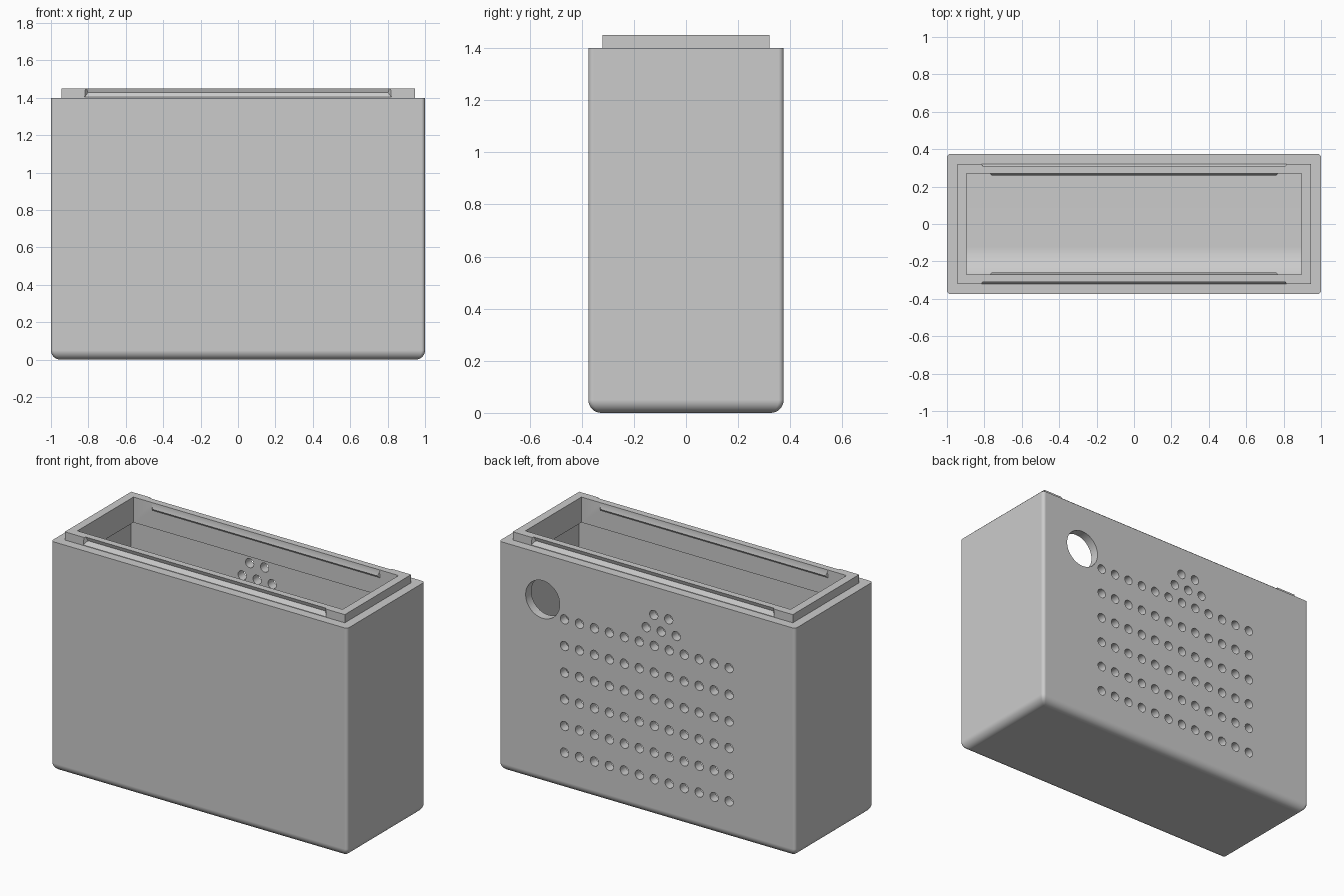
import bpy, bmesh, math
from mathutils import Matrix

if "Cube" in bpy.data.objects:
    bpy.data.objects.remove(bpy.data.objects["Cube"], do_unlink=True)

grey = bpy.data.materials.new("plain_grey")
grey.use_nodes = True
grey.diffuse_color = (0.6, 0.6, 0.6, 1)
grey.node_tree.nodes["Principled BSDF"].inputs["Base Color"].default_value = grey.diffuse_color


def make_object(name, bm):
    bmesh.ops.recalc_face_normals(bm, faces=bm.faces)
    mesh = bpy.data.meshes.new(name)
    bm.to_mesh(mesh)
    bm.free()
    mesh.materials.append(grey)
    obj = bpy.data.objects.new(name, mesh)
    bpy.context.collection.objects.link(obj)
    return obj


def loft(name, rings):
    """Skin a closed solid through rings of equal vertex count."""
    bm = bmesh.new()
    loops = [[bm.verts.new(p) for p in ring] for ring in rings]
    bm.faces.new(loops[0])
    bm.faces.new(loops[-1])
    for low, high in zip(loops, loops[1:]):
        for i in range(len(low)):
            j = (i + 1) % len(low)
            bm.faces.new((low[i], low[j], high[j], high[i]))
    return make_object(name, bm)


def block(name, hx, hy, z0, z1):
    corners = [(-hx, -hy), (hx, -hy), (hx, hy), (-hx, hy)]
    return loft(name, [[(x, y, z) for x, y in corners] for z in (z0, z1)])


def prism(name, profile, half_length):
    """Extrude a (y, z) profile along x; half_length(y) allows tapered ends."""
    return loft(name, [[(s * half_length(y), y, z) for y, z in profile] for s in (-1, 1)])


def rounded_ring(hx, hy, r, z, steps=5):
    ring = []
    for q, (sx, sy) in enumerate(((1, 1), (-1, 1), (-1, -1), (1, -1))):
        for k in range(steps + 1):
            a = math.radians(90 * (q + k / steps))
            ring.append((sx * (hx - r) + r * math.cos(a), sy * (hy - r) + r * math.sin(a), z))
    return ring


def combine(target, tool, operation):
    tool.hide_render = True
    mod = target.modifiers.new(operation.lower(), 'BOOLEAN')
    mod.operation, mod.object, mod.solver = operation, tool, 'EXACT'
    bpy.context.view_layer.objects.active = target
    bpy.ops.object.modifier_apply(modifier=mod.name)
    bpy.data.objects.remove(tool, do_unlink=True)


# Outer shell with rounded bottom and slightly rounded corners
TOP, RIM, FILLET = 1.40, 1.45, 0.05
rings = []
for k in range(9):
    a = math.radians(90 * k / 8)
    inset = FILLET * (1 - math.sin(a))
    rings.append(rounded_ring(1 - inset, 0.375 - inset, 0.02 - 0.3 * inset,
                              FILLET * (1 - math.cos(a))))
rings.append(rounded_ring(1, 0.375, 0.02, TOP))
case = loft("case_body", rings)

# Raised rim, then the wider cavity with a curved front floor, then the narrow mouth
combine(case, block("rim", 0.945, 0.32, 1.35, RIM), 'UNION')
FLOOR, R = 0.055, 0.2
cavity = [(0.32, FLOOR), (0.32, 1.295), (-0.32, 1.295)]
for k in range(13):
    a = math.radians(180 + 90 * k / 12)
    cavity.append((-0.12 + R * math.cos(a), FLOOR + R + R * math.sin(a)))
combine(case, prism("cavity", cavity, lambda y: 0.945), 'DIFFERENCE')
combine(case, block("mouth", 0.895, 0.27, 1.2, 1.6), 'DIFFERENCE')

# Snap grooves outside the rim and matching ridges inside it
groove = [(0.33, 1.403), (0.32, 1.403), (0.302, 1.427), (0.31, RIM), (0.31, 1.47), (0.33, 1.47)]
ridge = [(0.275, 1.40), (0.27, 1.40), (0.26, 1.415), (0.27, 1.447), (0.275, 1.447)]
for s in (-1, 1):
    combine(case, prism("groove", [(s * y, z) for y, z in groove],
                        lambda y: 0.82 - max(0, 0.32 - abs(y))), 'DIFFERENCE')
    combine(case, prism("ridge", [(s * y, z) for y, z in ridge],
                        lambda y: 0.77 - max(0, 0.27 - abs(y))), 'UNION')

# Round openings in the back: cable hole, vent grid and small button cluster
holes = [(0.705, 1.122, 0.115, 48)]
for row in range(6):
    for col in range(12):
        holes.append((0.558 - 0.101 * col, 1.04 - 0.1627 * row, 0.028, 20))
for n, z in ((2, 1.228), (3, 1.14)):
    for i in range(n):
        holes.append((-0.095 + 0.101 * (i - (n - 1) / 2), z, 0.028, 20))
bm = bmesh.new()
for x, z, r, sides in holes:
    bmesh.ops.create_cone(bm, cap_ends=True, segments=sides, radius1=r, radius2=r, depth=0.2,
                          matrix=Matrix.Translation((x, 0.35, z)) @ Matrix.Rotation(math.pi / 2, 4, 'X'))
combine(case, make_object("holes", bm), 'DIFFERENCE')

# Smooth rounded edges, keep flat sides flat
bpy.ops.object.select_all(action='DESELECT')
case.select_set(True)
bpy.context.view_layer.objects.active = case
bpy.ops.object.shade_smooth_by_angle(angle=math.radians(30))
weighted = case.modifiers.new("flat_sides", 'WEIGHTED_NORMAL')
weighted.keep_sharp = True
